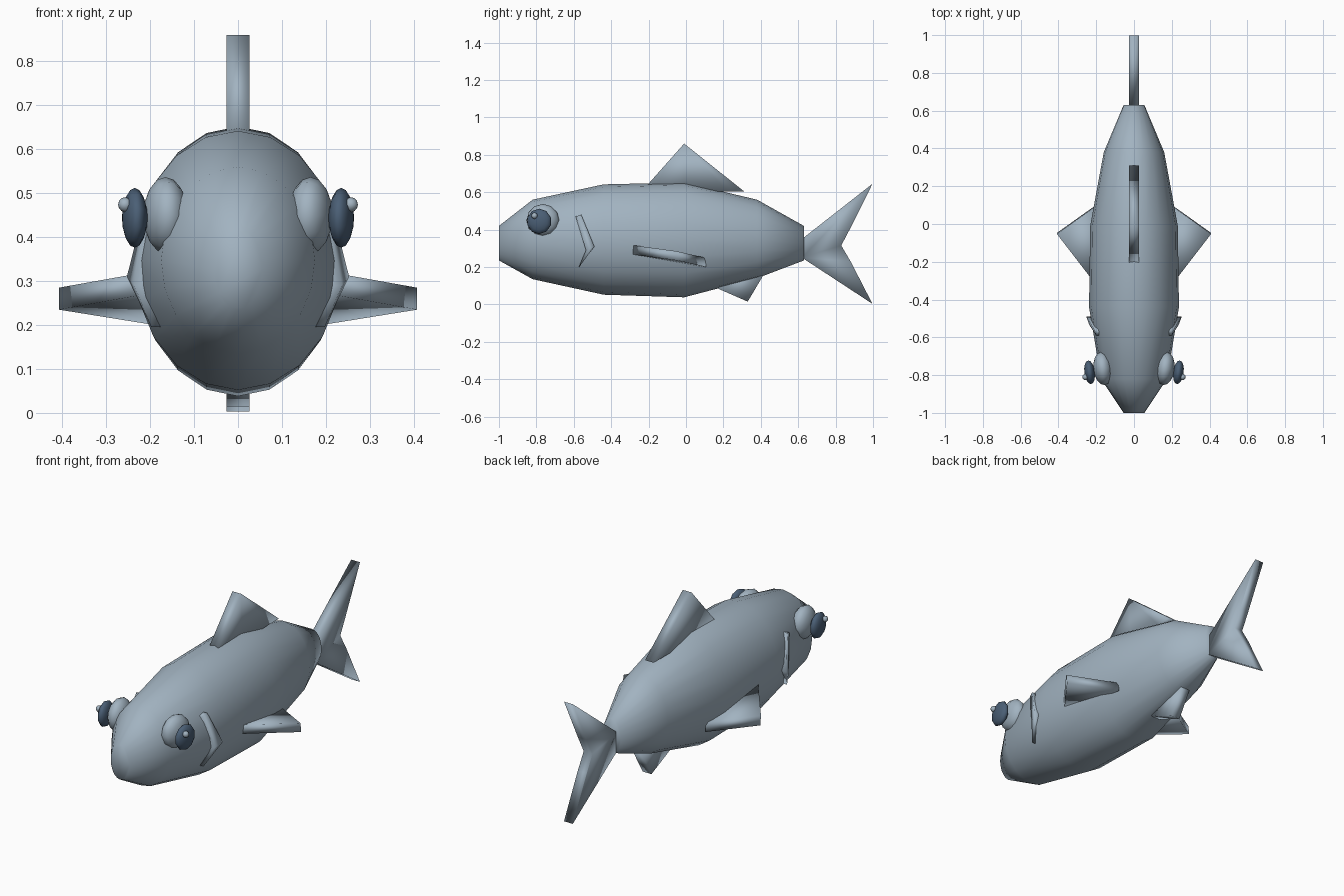
import bpy, bmesh, math
from mathutils import Vector

cube = bpy.data.objects.get("Cube")
if cube:
    bpy.data.objects.remove(cube, do_unlink=True)


def material(name, rgb):
    m = bpy.data.materials.new(name)
    m.use_nodes = True
    m.diffuse_color = (*rgb, 1)
    m.node_tree.nodes["Principled BSDF"].inputs["Base Color"].default_value = (*rgb, 1)
    return m


SILVER = material("silver_blue", (0.36, 0.45, 0.53))
NAVY = material("dark_navy", (0.07, 0.115, 0.18))


def finish(bm, name, mat):
    bmesh.ops.recalc_face_normals(bm, faces=bm.faces)
    for f in bm.faces:
        f.smooth = True
    me = bpy.data.meshes.new(name)
    bm.to_mesh(me)
    bm.free()
    me.materials.append(mat)
    ob = bpy.data.objects.new(name, me)
    bpy.context.collection.objects.link(ob)
    return ob


def prism(name, front, back, mat=SILVER):
    """Closed solid between two matching outlines."""
    bm = bmesh.new()
    a = [bm.verts.new(p) for p in front]
    b = [bm.verts.new(p) for p in back]
    bm.faces.new(a)
    bm.faces.new(b[::-1])
    for i in range(len(a)):
        j = (i + 1) % len(a)
        bm.faces.new((a[i], b[i], b[j], a[j]))
    return finish(bm, name, mat)


def upright_fin(name, outline, half=0.026):
    return prism(name, [(half, y, z) for y, z in outline],
                 [(-half, y, z) for y, z in outline])


def ellipsoid(name, centre, radii, mat, segments=16, rings=10, turn=0):
    bm = bmesh.new()
    bmesh.ops.create_uvsphere(bm, u_segments=segments, v_segments=rings, radius=1)
    for v in bm.verts:
        x, y, z = v.co
        p = Vector((z * radii[0], x * radii[1], y * radii[2]))
        c, s = math.cos(turn), math.sin(turn)
        v.co = Vector((c * p.x - s * p.y, s * p.x + c * p.y, p.z)) + Vector(centre)
    return finish(bm, name, mat)


# Body: elliptical rings (y, bottom, top, half width)
RINGS = [(-1, .235, .42, .055), (-.82, .135, .56, .175), (-.44, .052, .642, .238),
         (-.01, .038, .652, .232), (.38, .14, .56, .16), (.63, .235, .42, .055)]
SIDES = 20
bm = bmesh.new()
loops = []
for y, lo, hi, w in RINGS:
    angles = [math.tau * i / SIDES for i in range(SIDES)]
    loops.append([bm.verts.new((w * math.sin(t), y, (lo + hi) / 2 + (hi - lo) / 2 * math.cos(t)))
                  for t in angles])
for a, b in zip(loops, loops[1:]):
    for i in range(SIDES):
        j = (i + 1) % SIDES
        bm.faces.new((a[i], a[j], b[j], b[i]))
bm.faces.new(loops[0])
bm.faces.new(loops[-1])
finish(bm, "body", SILVER)

# Fins on the centre line
upright_fin("dorsal_fin", [(-.21, .635), (-.01, .86), (.31, .605), (.22, .605), (0, .6)])
upright_fin("anal_fin", [(.17, .085), (.33, .015), (.41, .15), (.3, .2)])
upright_fin("tail_fin", [(.62, .35), (.997, .645), (.88, .41), (.83, .315),
                         (.88, .23), (.997, .003), (.62, .25)])

# Paired parts
for side, s in (("left", 1), ("right", -1)):
    # Pectoral fin: thin sloping triangle
    corners = [(.2, -.32, .297), (.408, -.05, .26), (.19, .105, .225)]
    up = [(s * x, y - .003, z + .025) for x, y, z in corners]
    down = [(s * x, y + .003, z - .025) for x, y, z in corners]
    prism(side + "_pectoral_fin", up, down)

    # Gill cover: bent strip following the cheek
    gill = [(.2, -.59, .47), (.21, -.56, .48), (.253, -.49, .31),
            (.197, -.575, .195), (.236, -.535, .29)]
    prism(side + "_gill", [(s * x, y, z) for x, y, z in gill],
          [(s * (x - .045), y, z) for x, y, z in gill])

    # Eye
    ellipsoid(side + "_eyeball", (s * .165, -.765, .45), (.05, .088, .087), SILVER, 12, 8, s * -.12)
    ellipsoid(side + "_pupil", (s * .235, -.785, .444), (.028, .066, .068), NAVY, 10, 8, s * -.12)
    ellipsoid(side + "_glint", (s * .257, -.81, .474), (.016, .017, .017), SILVER, 8, 6)
